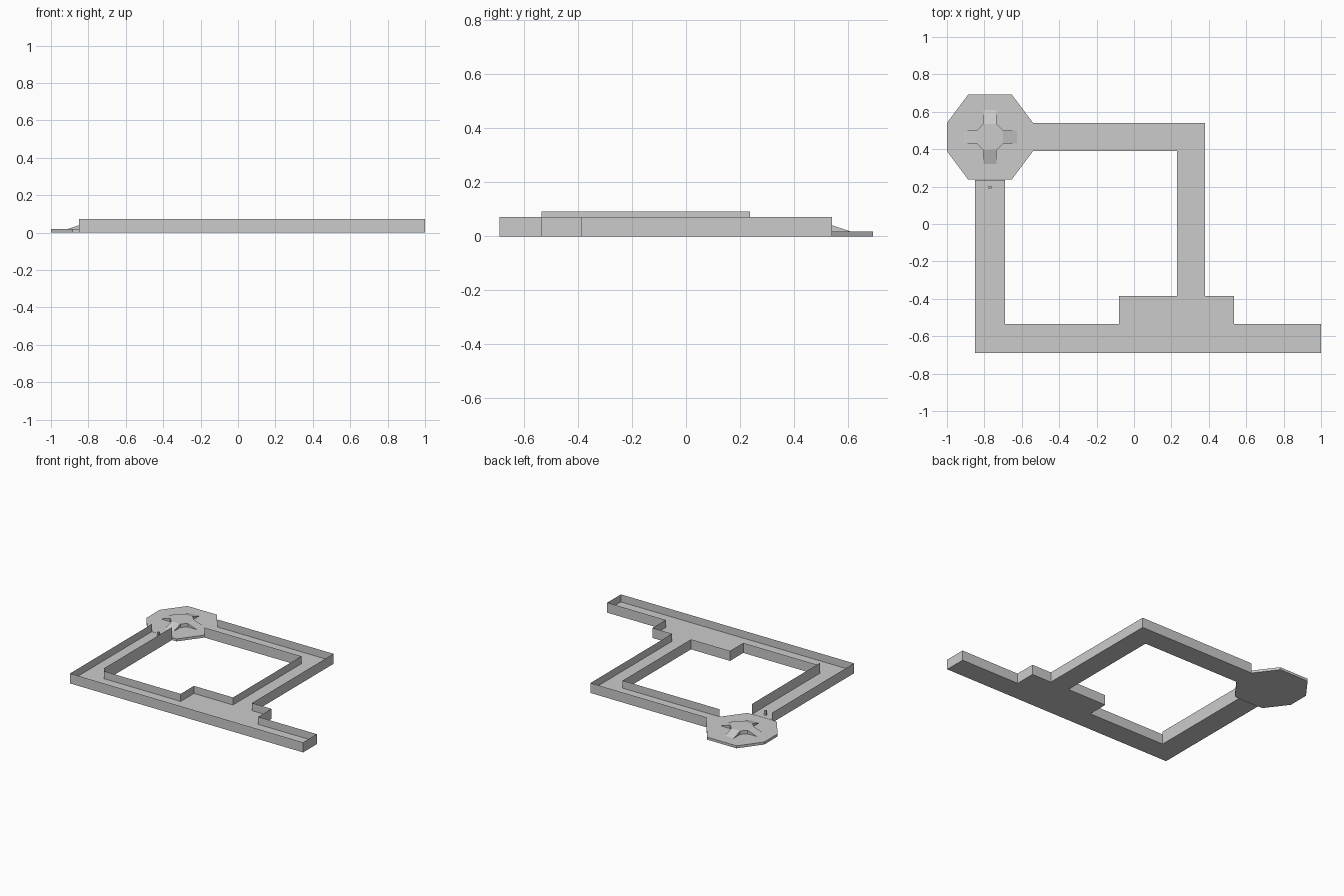
import bpy

if "Cube" in bpy.data.objects:
    bpy.data.objects.remove(bpy.data.objects["Cube"])

FLOOR = 0.018    # slab thickness
WALL = 0.072     # wall height
CX, CY = -0.77, 0.465   # centre of the octagonal room


def make(name, verts, faces):
    me = bpy.data.meshes.new(name)
    me.from_pydata(verts, [], faces)
    me.update()
    ob = bpy.data.objects.new(name, me)
    bpy.context.collection.objects.link(ob)
    return ob


def prism(name, pts, z0, z1):
    n = len(pts)
    verts = [(x, y, z0) for x, y in pts] + [(x, y, z1) for x, y in pts]
    faces = [tuple(reversed(range(n))), tuple(range(n, 2 * n))]
    faces += [(i, (i + 1) % n, n + (i + 1) % n, n + i) for i in range(n)]
    return make(name, verts, faces)


def wall(name, path, z0, z1):
    n = len(path)
    verts = [(x, y, z0) for x, y in path] + [(x, y, z1) for x, y in path]
    return make(name, verts, [(i, i + 1, n + i + 1, n + i) for i in range(n - 1)])


def octagon(rx, ry, fx, fy):
    return [(CX + x, CY + y) for x, y in (
        (rx, -fy), (rx, fy), (fx, ry), (-fx, ry),
        (-rx, fy), (-rx, -fy), (-fx, -ry), (fx, -ry))]


# One continuous floor slab for all halls and the wide junction room
def rect(name, x0, y0, x1, y1):
    return prism(name, [(x0, y0), (x1, y0), (x1, y1), (x0, y1)], 0, FLOOR)


rect("left_hall_floor", -0.85, -0.535, -0.69, 0.235)
rect("front_hall_floor", -0.85, -0.69, 1.0, -0.535)
rect("junction_room_floor", -0.08, -0.535, 0.535, -0.385)
rect("right_hall_floor", 0.23, -0.385, 0.38, 0.39)
rect("back_hall_floor", -0.54, 0.39, 0.38, 0.54)

# Octagonal room floor
prism("octagon_floor", octagon(0.23, 0.228, 0.116, 0.076), 0, FLOOR)

# Thin single-sheet walls
wall("outer_wall", [(-0.85, 0.237), (-0.85, -0.69), (1, -0.69), (1, -0.535),
                    (0.535, -0.535), (0.535, -0.385), (0.38, -0.385),
                    (0.38, 0.54), (-0.54, 0.54)], 0, WALL)
wall("inner_wall", [(-0.54, 0.39), (0.23, 0.39), (0.23, -0.385), (-0.08, -0.385),
                    (-0.08, -0.535), (-0.69, -0.535)], 0, WALL)
wall("raised_inner_wall", [(-0.69, -0.535), (-0.69, 0.237)], FLOOR, 0.092)

# Raised octagonal dais with a ramp on each of four sides
TOP = 0.043
prism("dais", octagon(0.07, 0.07, 0.035, 0.035), FLOOR, TOP)
for name, dx, dy in (("east", 1, 0), ("north", 0, 1), ("west", -1, 0), ("south", 0, -1)):
    def at(along, side, z):
        return (CX + along * dx - side * dy, CY + along * dy + side * dx, z)
    w = 0.035
    make(name + "_ramp",
         [at(0.07, -w, FLOOR), at(0.07, w, FLOOR), at(0.145, -w, FLOOR),
          at(0.145, w, FLOOR), at(0.07, -w, TOP), at(0.07, w, TOP)],
         [(4, 2, 3, 5), (0, 2, 4), (1, 5, 3), (0, 1, 3, 2), (0, 4, 5, 1)])

# Small marker post in the left hall
s = 0.007
prism("marker_post", [(CX - s, 0.197 - s), (CX + s, 0.197 - s),
                      (CX + s, 0.197 + s), (CX - s, 0.197 + s)], FLOOR, 0.052)
